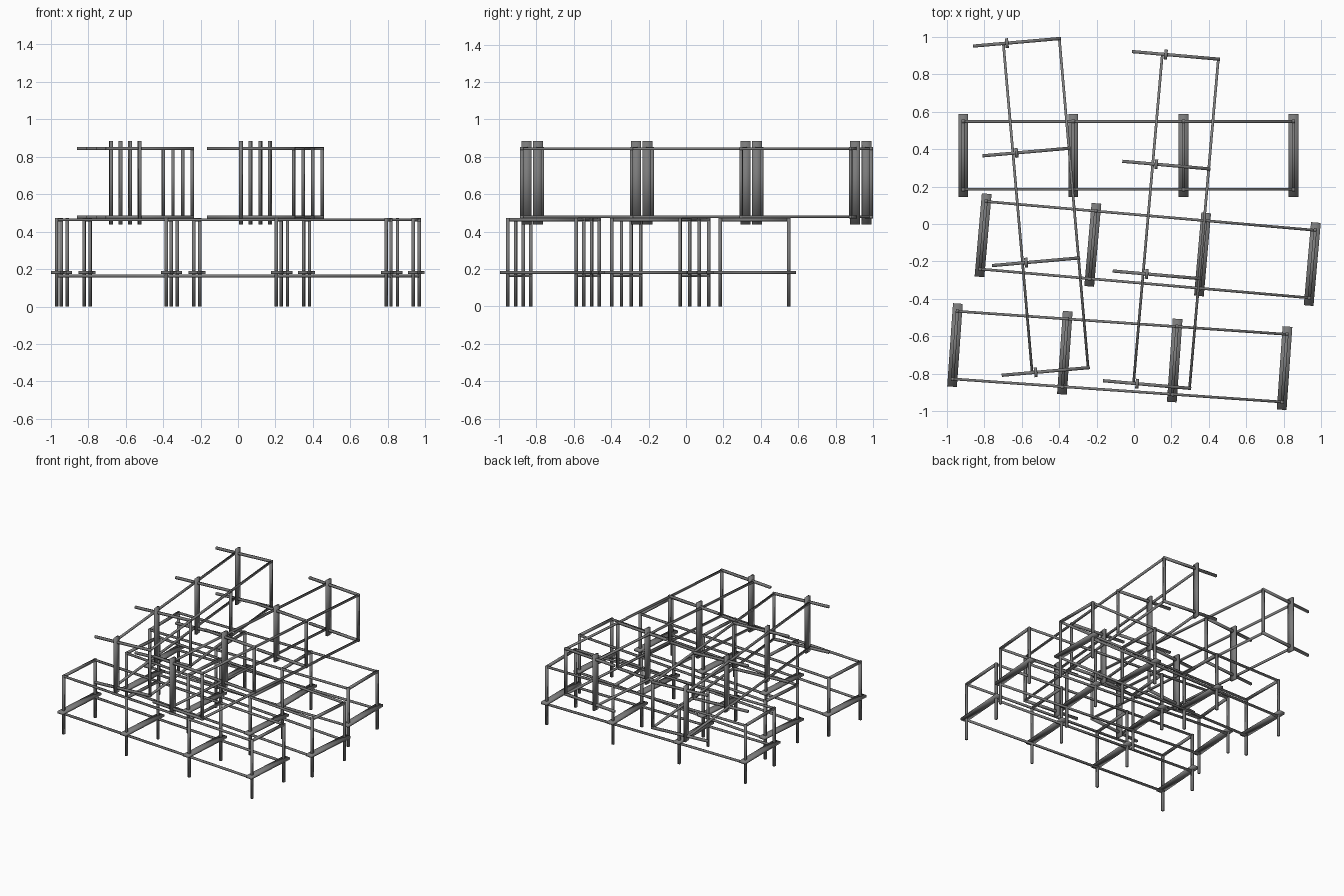
import bpy, bmesh
from math import radians
from mathutils import Matrix

if "Cube" in bpy.data.objects:
    bpy.data.objects.remove(bpy.data.objects["Cube"])

SPACING, HALF, HEIGHT = 0.588, 0.183, 0.472   # frame pitch, half depth, leg height
LEG, RAIL = 0.017, 0.014                      # tube thicknesses
FRAMES = [(i - 1.5) * SPACING for i in range(4)]

dark = bpy.data.materials.new("dark_metal")
dark.diffuse_color = (0.2, 0.2, 0.2, 1)
dark.use_nodes = True
dark.node_tree.nodes["Principled BSDF"].inputs["Base Color"].default_value = dark.diffuse_color


def box_mesh(name, boxes):
    """One smooth-shaded mesh from (centre, size) boxes."""
    bm = bmesh.new()
    for centre, size in boxes:
        bmesh.ops.create_cube(bm, size=1, matrix=Matrix.Translation(centre) @ Matrix.Diagonal((*size, 1)))
    for face in bm.faces:
        face.smooth = True
    mesh = bpy.data.meshes.new(name)
    bm.to_mesh(mesh)
    bm.free()
    mesh.materials.append(dark)
    return mesh


length = 3 * SPACING
parts = {
    # upright legs at each frame
    "legs": box_mesh("legs", [((x, s * HALF, HEIGHT / 2), (LEG, LEG, HEIGHT))
                              for x in FRAMES for s in (-1, 1)]),
    # bars joining the leg tops of each frame
    "top_crossbars": box_mesh("top_crossbars", [((x, 0, HEIGHT - LEG / 2), (LEG, 2 * HALF - LEG, LEG))
                                                for x in FRAMES]),
    # wide flat boards across each frame
    "boards": box_mesh("boards", [((x, 0, 0.182), (0.052, 0.445, 0.017)) for x in FRAMES]),
    # long rails, top and bottom
    "rails": box_mesh("rails", [((0, s * (HALF - 0.002), z), (length, RAIL, RAIL))
                                for s in (-1, 1) for z in (0.163, HEIGHT - 0.009)]),
}


def rack(name, matrix):
    for part, mesh in parts.items():
        obj = bpy.data.objects.new(f"{name}_{part}", mesh)
        obj.matrix_world = matrix
        bpy.context.collection.objects.link(obj)


# standing racks: centre and yaw
for name, x, y, yaw in (("back_rack", -0.03, 0.366, 0),
                        ("middle_rack", 0.073, -0.137, -5),
                        ("front_rack", -0.076, -0.708, -4)):
    rack(name, Matrix.Translation((x, y, 0)) @ Matrix.Rotation(radians(yaw), 4, 'Z'))

# racks lying on their side on top: legs point along x, length runs along y
lay = Matrix(((0, 0, 1, 0), (1, 0, 0, 0), (0, 1, 0, 0), (0, 0, 0, 1)))
for name, x, y, yaw in (("upper_left_rack", -0.783, 0.071, 5),
                        ("upper_right_rack", -0.088, 0.042, -5)):
    rack(name, Matrix.Translation((x, y, 0.661)) @ Matrix.Rotation(radians(yaw), 4, 'Z') @ lay)
